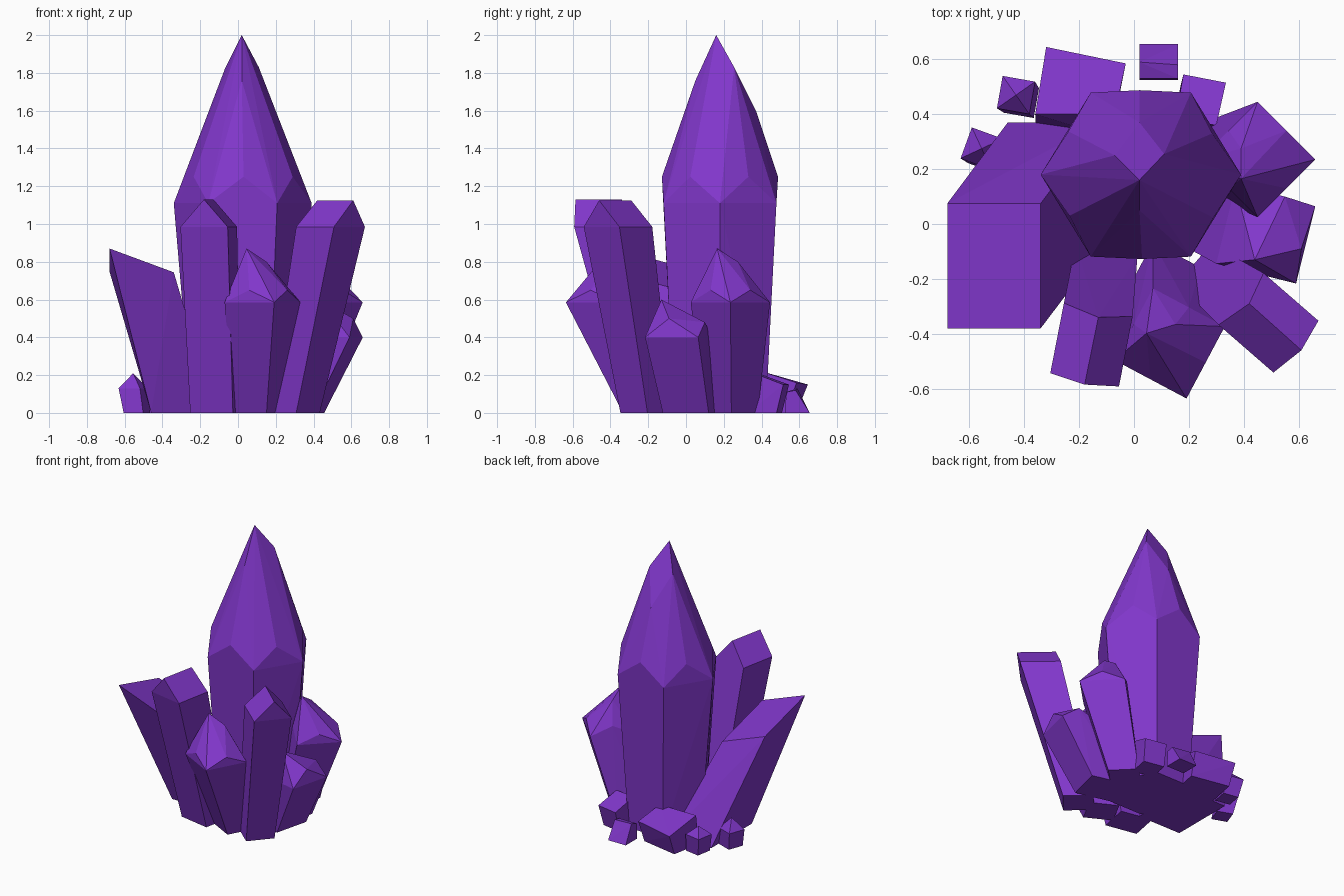
import bpy, bmesh, math
from mathutils import Vector

if "Cube" in bpy.data.objects:
    bpy.data.objects.remove(bpy.data.objects["Cube"])

purple = bpy.data.materials.new("crystal purple")
purple.diffuse_color = (0.22, 0.038, 0.60, 1)
purple.use_nodes = True
purple.node_tree.nodes["Principled BSDF"].inputs["Base Color"].default_value = purple.diffuse_color


def ring(cx, cy, z, rx, ry, sides=4, turn=0.0):
    """Polygon of points around a centre, turned by degrees."""
    t = math.radians(turn)
    pts = []
    for i in range(sides):
        a = 2 * math.pi * i / sides
        x, y = rx * math.cos(a), ry * math.sin(a)
        pts.append((cx + x * math.cos(t) - y * math.sin(t),
                    cy + x * math.sin(t) + y * math.cos(t), z))
    return pts


def rect(cx, cy, z, w, d, turn=0.0):
    """Rectangle of points around a centre, turned by degrees."""
    t = math.radians(turn)
    return [(cx + x * math.cos(t) - y * math.sin(t),
             cy + x * math.sin(t) + y * math.cos(t), z)
            for x, y in ((-w/2, -d/2), (w/2, -d/2), (w/2, d/2), (-w/2, d/2))]


def shard(name, points):
    """Flat-faced convex crystal around the given points."""
    bm = bmesh.new()
    for p in points:
        bm.verts.new(p)
    res = bmesh.ops.convex_hull(bm, input=bm.verts[:])
    loose = [v for v in bm.verts if not v.link_faces]
    bmesh.ops.delete(bm, geom=loose, context='VERTS')
    bmesh.ops.dissolve_limit(bm, angle_limit=math.radians(2),
                             verts=bm.verts[:], edges=bm.edges[:])
    bmesh.ops.recalc_face_normals(bm, faces=bm.faces[:])
    mesh = bpy.data.meshes.new(name)
    bm.to_mesh(mesh)
    bm.free()
    mesh.materials.append(purple)
    ob = bpy.data.objects.new(name, mesh)
    bpy.context.collection.objects.link(ob)


def pointed(name, top, base, turn):
    """Square shard with one corner outward and an off-centre faceted tip."""
    r, c, s = 0.21, math.cos(math.radians(turn)), math.sin(math.radians(turn))
    cap = [(-0.06, -0.07, 0.87), (-0.06, 0.04, 0.80)]
    cap += [(x * r / 2, y * r / 2, 0.65) for x in (-1, 1) for y in (-1, 1)]
    pts = [(top[0] + x * c - y * s, top[1] + x * s + y * c, z) for x, y, z in cap]
    pts += ring(*top, 0.585, r, r, 4, turn)
    pts += ring(*base, 0.0, 0.14, 0.14, 4, turn)
    shard(name, pts)


# Tall central crystal: hexagonal shaft, raised mid-sides, broken tip
shard("main_crystal",
      ring(0.025, 0.18, 0.0, 0.27, 0.28, 6)
      + ring(0.025, 0.18, 1.11, 0.365, 0.345, 6)
      + ring(0.025, 0.18, 1.25, 0.30, 0.31, 6, 30)
      + [(0.02, 0.05, 1.76), (0.02, 0.37, 1.60),
         (-0.07, 0.25, 1.82), (0.11, 0.255, 1.83), (0.02, 0.16, 2.0)])

# Wide left crystal with a slanted cut top
slant = [(x, y, 0.87 - 0.37 * (x + 0.68) - 0.27 * (y + 0.38))
         for x, y, _ in rect(-0.51, -0.1525, 0, 0.34, 0.455)]
shard("left_crystal", slant + rect(-0.29, 0.14, 0.0, 0.34, 0.46))

# Two crystals with roof-shaped tops
shard("front_left_crystal",
      rect(-0.155, -0.44, 0.985, 0.255, 0.26, -11)
      + [(-0.18, -0.585, 1.13), (-0.13, -0.34, 1.13)]
      + rect(-0.12, -0.195, 0.0, 0.23, 0.21, -11))
shard("front_right_crystal",
      rect(0.49, -0.36, 0.985, 0.25, 0.265, 49)
      + [(0.61, -0.46, 1.125), (0.42, -0.29, 1.125)]
      + rect(0.295, -0.21, 0.0, 0.19, 0.20, 49))

# Two crystals with faceted points
pointed("front_crystal", (0.13, -0.435), (0.11, -0.20), -73)
pointed("back_right_crystal", (0.45, 0.235), (0.28, 0.24), 0)

# Short right crystal
shard("right_crystal",
      rect(0.48, -0.04, 0.40, 0.30, 0.29, -14)
      + [(0.44, -0.13, 0.60), (0.61, -0.09, 0.50), (0.55, 0.10, 0.48)]
      + rect(0.30, 0.03, 0.0, 0.26, 0.25, -14))

# Small shards around the back of the base
shard("back_block",
      [(-0.32, 0.645, 0.15), (-0.03, 0.585, 0.16),
       (-0.07, 0.40, 0.22), (-0.36, 0.40, 0.22)]
      + rect(-0.20, 0.45, 0.0, 0.28, 0.22, -11))
shard("back_right_block",
      [(0.18, 0.545, 0.15), (0.335, 0.515, 0.15),
       (0.30, 0.36, 0.21), (0.15, 0.38, 0.21)]
      + rect(0.23, 0.42, 0.0, 0.15, 0.15, -11))
shard("back_chip",
      rect(0.09, 0.59, 0.0, 0.14, 0.13)
      + [(0.02, 0.59, 0.13), (0.16, 0.58, 0.12),
         (0.02, 0.53, 0.11), (0.16, 0.53, 0.11)])
for name, x, y, h, turn in (("left_chip", -0.555, 0.275, 0.21, -20),
                            ("back_left_chip", -0.43, 0.47, 0.19, -10)):
    shard(name, rect(x, y, 0.13, 0.12, 0.12, turn) + [(x, y, h)]
          + rect(x + 0.02, y - 0.02, 0.0, 0.11, 0.11, turn))
